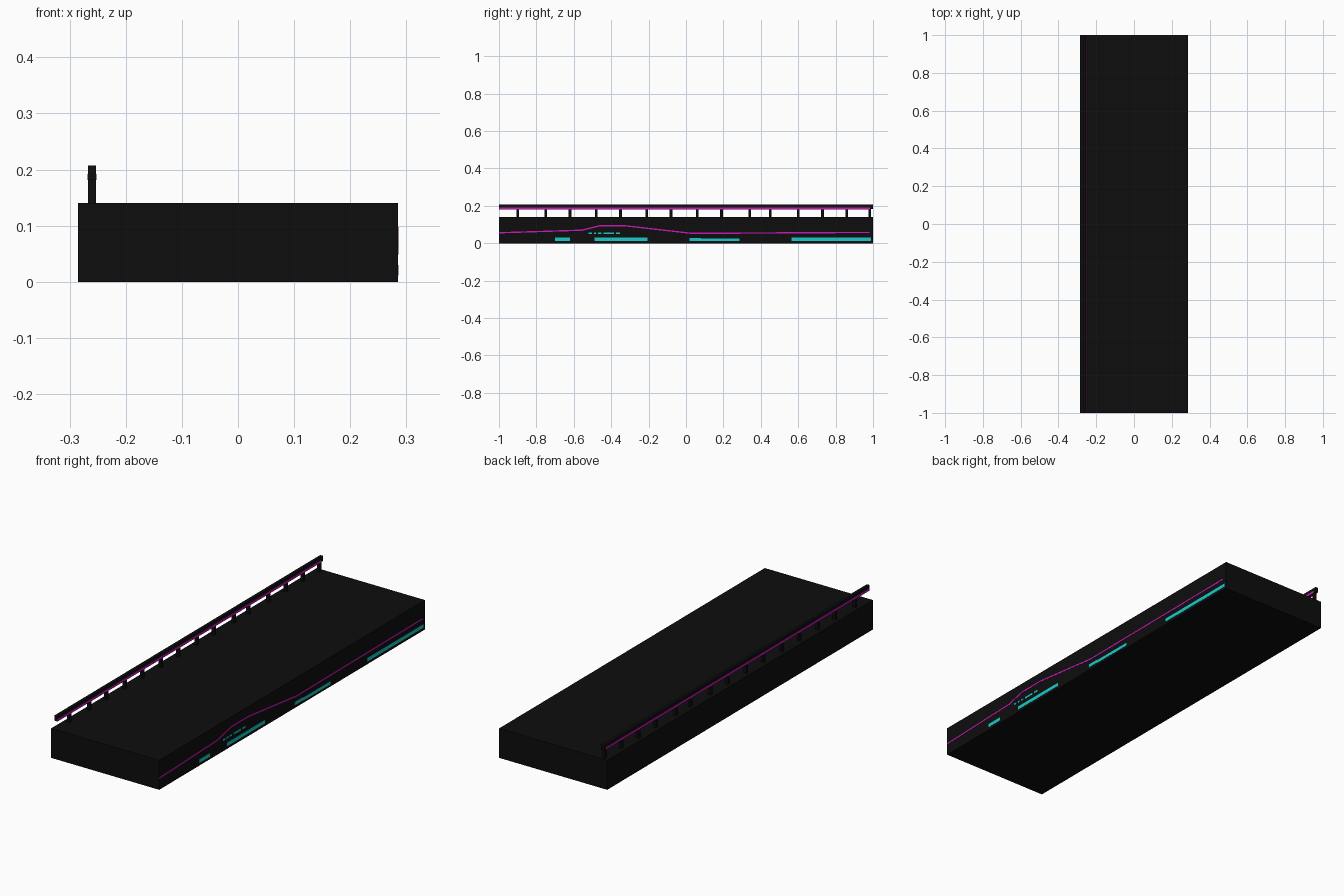
import bpy, bmesh
from mathutils import Matrix, Vector

if "Cube" in bpy.data.objects:
    bpy.data.objects.remove(bpy.data.objects["Cube"])


def material(name, rgb):
    m = bpy.data.materials.new(name)
    m.diffuse_color = (*rgb, 1)
    m.use_nodes = True
    m.node_tree.nodes["Principled BSDF"].inputs["Base Color"].default_value = m.diffuse_color
    return m


BLACK = material("black", (0.004, 0.004, 0.004))
MAGENTA = material("magenta", (0.62, 0.008, 0.5))
CYAN = material("cyan", (0.01, 0.6, 0.6))


def finish(name, bm, mat):
    bmesh.ops.recalc_face_normals(bm, faces=bm.faces)
    mesh = bpy.data.meshes.new(name)
    bm.to_mesh(mesh)
    bm.free()
    mesh.materials.append(mat)
    obj = bpy.data.objects.new(name, mesh)
    bpy.context.collection.objects.link(obj)
    return obj


def boxes(name, spans, mat):
    """Each span is (x0, x1, y0, y1, z0, z1)."""
    bm = bmesh.new()
    for x0, x1, y0, y1, z0, z1 in spans:
        centre = Vector((x0 + x1, y0 + y1, z0 + z1)) / 2
        size = Matrix.Diagonal((x1 - x0, y1 - y0, z1 - z0, 1))
        bmesh.ops.create_cube(bm, size=1, matrix=Matrix.Translation(centre) @ size)
    return finish(name, bm, mat)


W, H = 0.285, 0.14          # half width and height of the slab
SKIN = 0.001                # thickness of the light strips
RX, RW, RT = -0.26, 0.007, 0.207  # rail centre, half width, top

# walkway slab
boxes("walkway_slab", [(-W, W, -1, 1, 0, H)], BLACK)

# handrail and its posts
boxes("handrail", [(RX - RW, RX + RW, -1, 1, 0.182, RT)], BLACK)
post_y = [-0.90, -0.75, -0.62, -0.48, -0.35, -0.21, -0.08, 0.06,
          0.19, 0.34, 0.45, 0.60, 0.73, 0.86, 0.983]
boxes("railing_posts",
      [(RX - RW, RX + RW, y - 0.007, y + 0.007, H, 0.185) for y in post_y], BLACK)

# light strips on both faces of the handrail
for side, s in (("inner", 1), ("outer", -1)):
    a, b = sorted((RX + s * RW, RX + s * (RW + SKIN)))
    boxes(f"handrail_light_{side}", [(a, b, -1, 0.985, 0.181, 0.192)], MAGENTA)

# bent light line along the right side
path = [(-1, 0.056), (-0.556, 0.07), (-0.46, 0.094), (-0.33, 0.094),
        (0.03, 0.053), (0.98, 0.058)]
bm = bmesh.new()
rows = []
for y, z in path:
    rows.append([bm.verts.new((x, y, z + dz)) for x, dz in
                 ((W, -0.0035), (W + SKIN, -0.0035), (W + SKIN, 0.0035), (W, 0.0035))])
for r, q in zip(rows, rows[1:]):
    for i in range(4):
        j = (i + 1) % 4
        bm.faces.new((r[i], r[j], q[j], q[i]))
bm.faces.new(rows[0])
bm.faces.new(rows[-1])
finish("side_light_line", bm, MAGENTA)

# cyan panels along the lower right edge
bars = [(-0.70, -0.62, 0.013, 0.030), (-0.49, -0.205, 0.013, 0.030),
        (0.02, 0.08, 0.013, 0.029), (0.08, 0.287, 0.011, 0.026),
        (0.565, 0.988, 0.013, 0.030)]
boxes("side_light_bars", [(W, W + SKIN, *b) for b in bars], CYAN)

# small cyan dashes under the raised part of the line
dashes = [(-0.52, -0.503), (-0.492, -0.48), (-0.47, -0.453),
          (-0.44, -0.385), (-0.375, -0.352)]
boxes("side_light_dashes",
      [(W, W + SKIN, a, b, 0.049, 0.058) for a, b in dashes], CYAN)
